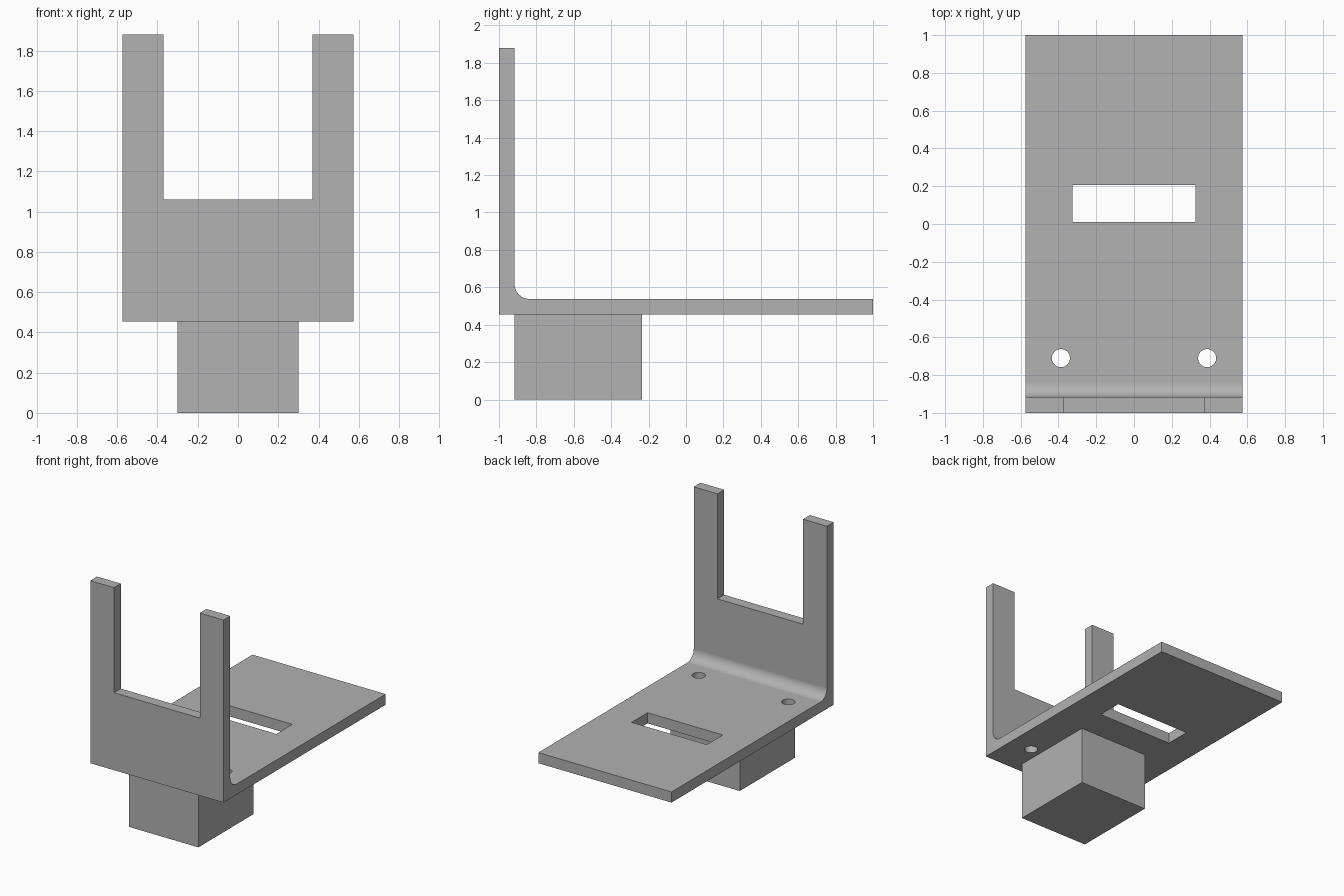
import bpy
import bmesh
from math import sin, cos, pi

if "Cube" in bpy.data.objects:
    bpy.data.objects.remove(bpy.data.objects["Cube"], do_unlink=True)

HALF_W = 0.575                      # half width of the bracket
BASE, PLATE_TOP, TOP = 0.455, 0.538, 1.88
WALL_BACK, FILLET = -0.917, 0.08

grey = bpy.data.materials.new("plain grey")
grey.diffuse_color = (0.445, 0.445, 0.445, 1)
grey.use_nodes = True
grey.node_tree.nodes["Principled BSDF"].inputs["Base Color"].default_value = grey.diffuse_color


def make_object(name, bm):
    bmesh.ops.recalc_face_normals(bm, faces=bm.faces)
    mesh = bpy.data.meshes.new(name)
    bm.to_mesh(mesh)
    bm.free()
    mesh.materials.append(grey)
    obj = bpy.data.objects.new(name, mesh)
    bpy.context.collection.objects.link(obj)
    return obj


def box(name, low, high):
    bm = bmesh.new()
    bmesh.ops.create_cube(bm, size=1)
    for v in bm.verts:
        v.co = [h if c > 0 else l for c, l, h in zip(v.co, low, high)]
    return make_object(name, bm)


def cylinder(name, x, y, z, radius, depth):
    bm = bmesh.new()
    bmesh.ops.create_cone(bm, cap_ends=True, segments=40, radius1=radius,
                          radius2=radius, depth=depth)
    bmesh.ops.translate(bm, verts=bm.verts, vec=(x, y, z))
    return make_object(name, bm)


# L-shaped bracket: side profile with a rounded inner corner, extruded across
profile = [(-1, BASE), (1, BASE), (1, PLATE_TOP)]
steps = 12
for i in range(steps + 1):
    a = pi / 2 * i / steps
    profile.append((WALL_BACK + FILLET * (1 - sin(a)),
                    PLATE_TOP + FILLET * (1 - cos(a))))
profile += [(WALL_BACK, TOP), (-1, TOP)]
bm = bmesh.new()
side = bm.faces.new([bm.verts.new((-HALF_W, y, z)) for y, z in profile])
new = bmesh.ops.extrude_face_region(bm, geom=[side])["geom"]
bmesh.ops.translate(bm, vec=(2 * HALF_W, 0, 0),
                    verts=[g for g in new if isinstance(g, bmesh.types.BMVert)])
bracket = make_object("bracket", bm)

# Cutters: fork opening, plate slot and the two screw holes
cutters = [
    box("fork_opening_cutter", (-0.37, -1.2, 1.06), (0.37, -0.7, 2.1)),
    box("slot_cutter", (-0.325, 0.01, 0.3), (0.325, 0.207, 0.7)),
]
for label, sign in (("left", 1), ("right", -1)):
    cutters.append(cylinder(label + "_hole_cutter", sign * 0.387, -0.71, 0.5, 0.048, 0.4))
for cutter in cutters:
    cutter.hide_render = True
    cut = bracket.modifiers.new(cutter.name, "BOOLEAN")
    cut.operation = "DIFFERENCE"
    cut.solver = "EXACT"
    cut.object = cutter

# Apply the cuts, then drop the cutters
bpy.context.view_layer.update()
evaluated = bracket.evaluated_get(bpy.context.evaluated_depsgraph_get())
cut_mesh = bpy.data.meshes.new_from_object(evaluated)
bracket.modifiers.clear()
bracket.data = cut_mesh
for cutter in cutters:
    bpy.data.objects.remove(cutter, do_unlink=True)

# Smooth only the rounded corner and hole walls
bpy.ops.object.select_all(action="DESELECT")
bracket.select_set(True)
bpy.context.view_layer.objects.active = bracket
bpy.ops.object.shade_smooth_by_angle(angle=pi / 6)
weighted = bracket.modifiers.new("even shading", "WEIGHTED_NORMAL")
weighted.keep_sharp = True

# Mounting block under the plate
box("mounting_block", (-0.30, -0.917, 0), (0.30, -0.235, BASE))
